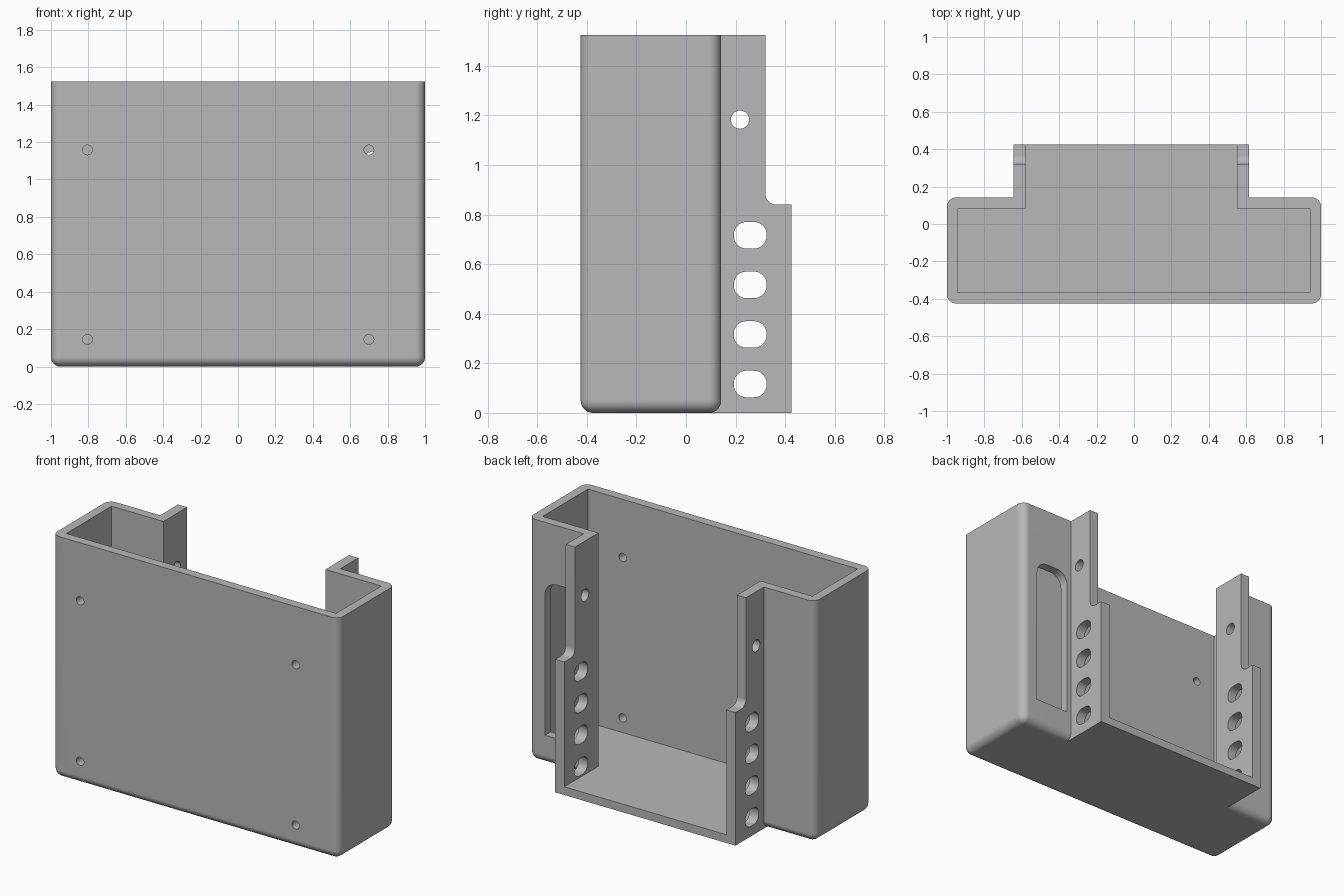
import bpy, bmesh, math
from mathutils import Vector

if "Cube" in bpy.data.objects:
    bpy.data.objects.remove(bpy.data.objects["Cube"])

HEIGHT = 1.525
FRONT, BACK, REAR = -0.425, 0.142, 0.425   # box front, box back, neck rear
NECK_R, NECK_L = -0.643, 0.616
WALL = 0.058

grey = bpy.data.materials.new("plain grey")
grey.use_nodes = True
colour = (0.48, 0.48, 0.48, 1)
grey.diffuse_color = colour
grey.node_tree.nodes["Principled BSDF"].inputs["Base Color"].default_value = colour


def make_object(name, bm):
    bmesh.ops.recalc_face_normals(bm, faces=bm.faces)
    mesh = bpy.data.meshes.new(name)
    bm.to_mesh(mesh)
    bm.free()
    mesh.materials.append(grey)
    obj = bpy.data.objects.new(name, mesh)
    bpy.context.collection.objects.link(obj)
    return obj


def prism(name, profile, axis, start, end):
    """Extrude a 2D profile along x, y or z."""
    place = {"x": lambda u, v: (start, u, v),
             "y": lambda u, v: (u, start, v),
             "z": lambda u, v: (u, v, start)}[axis]
    bm = bmesh.new()
    face = bm.faces.new([bm.verts.new(place(u, v)) for u, v in profile])
    out = bmesh.ops.extrude_face_region(bm, geom=[face])
    shift = Vector([(end - start) * (axis == a) for a in "xyz"])
    moved = [g for g in out["geom"] if isinstance(g, bmesh.types.BMVert)]
    bmesh.ops.translate(bm, verts=moved, vec=shift)
    return make_object(name, bm)


def arc(cu, cv, r, a0, a1, steps=8):
    angles = [math.radians(a0 + (a1 - a0) * i / steps) for i in range(steps + 1)]
    return [(cu + r * math.cos(a), cv + r * math.sin(a)) for a in angles]


def circle(cu, cv, r):
    return arc(cu, cv, r, 0, 360, 32)[:-1]


def rounded_rect(u0, u1, v0, v1, r):
    return (arc(u1 - r, v1 - r, r, 0, 90) + arc(u0 + r, v1 - r, r, 90, 180)
            + arc(u0 + r, v0 + r, r, 180, 270) + arc(u1 - r, v0 + r, r, 270, 360))


def combine(target, tool, operation):
    mod = target.modifiers.new("combine", "BOOLEAN")
    mod.operation = operation
    mod.solver = "EXACT"
    mod.object = tool
    bpy.context.view_layer.objects.active = target
    bpy.ops.object.modifier_apply(modifier=mod.name)
    bpy.data.objects.remove(tool)


# Main box, rounded everywhere except at its open top
bm = bmesh.new()
bmesh.ops.create_cube(bm, size=1)
for v in bm.verts:
    v.co = (v.co.x * 2, (FRONT + BACK) / 2 + v.co.y * (BACK - FRONT),
            (v.co.z + 0.5) * HEIGHT)
round_edges = [e for e in bm.edges if min(v.co.z for v in e.verts) < 0.1]
bmesh.ops.bevel(bm, geom=round_edges, offset=0.05, segments=8,
                profile=0.5, affect="EDGES", clamp_overlap=True)
holder = make_object("open_holder_shell", bm)

# Rear neck with a stepped, filleted side outline
neck_profile = ([(0, 0), (REAR, 0), (REAR, 0.84)]
                + arc(0.365, 0.885, 0.045, 270, 180)
                + [(0.32, HEIGHT), (0, HEIGHT)])
combine(holder, prism("neck", neck_profile, "x", NECK_R, NECK_L), "UNION")

# T-shaped cavity, open at the top and the rear
inner_r, inner_l = NECK_R + 0.063, NECK_L - 0.064
inner_back = BACK - WALL
cavity = [(-1 + WALL, FRONT + WALL), (1 - WALL, FRONT + WALL),
          (1 - WALL, inner_back), (inner_l, inner_back), (inner_l, 1),
          (inner_r, 1), (inner_r, inner_back), (-1 + WALL, inner_back)]
combine(holder, prism("cavity", cavity, "z", 0.052, 2), "DIFFERENCE")

# Side slots and round side holes through both neck walls
for i in range(4):
    low = 0.063 + 0.2 * i
    slot = rounded_rect(0.193, 0.325, low, low + 0.107, 0.05)
    combine(holder, prism("side_slot", slot, "x", -0.9, 0.9), "DIFFERENCE")
combine(holder, prism("side_hole", circle(0.218, 1.183, 0.037), "x", -0.9, 0.9),
        "DIFFERENCE")

# Screw holes in the front wall
for x in (-0.805, 0.7):
    for z in (0.145, 1.158):
        combine(holder, prism("screw_hole", circle(x, z, 0.026), "y", -0.6, -0.2),
                "DIFFERENCE")

# Tall window in the left back wall, rounded at the top only
window = ([(0.65, 0.18), (0.885, 0.18)] + arc(0.805, 1.07, 0.08, 0, 90)
          + arc(0.73, 1.07, 0.08, 90, 180))
combine(holder, prism("back_window", window, "y", 0, 0.3), "DIFFERENCE")

# Smooth rounds, flat walls
bpy.ops.object.select_all(action="DESELECT")
holder.select_set(True)
bpy.context.view_layer.objects.active = holder
bpy.ops.object.shade_smooth_by_angle(angle=math.radians(30))
weighted = holder.modifiers.new("flat_walls", "WEIGHTED_NORMAL")
weighted.keep_sharp = True
